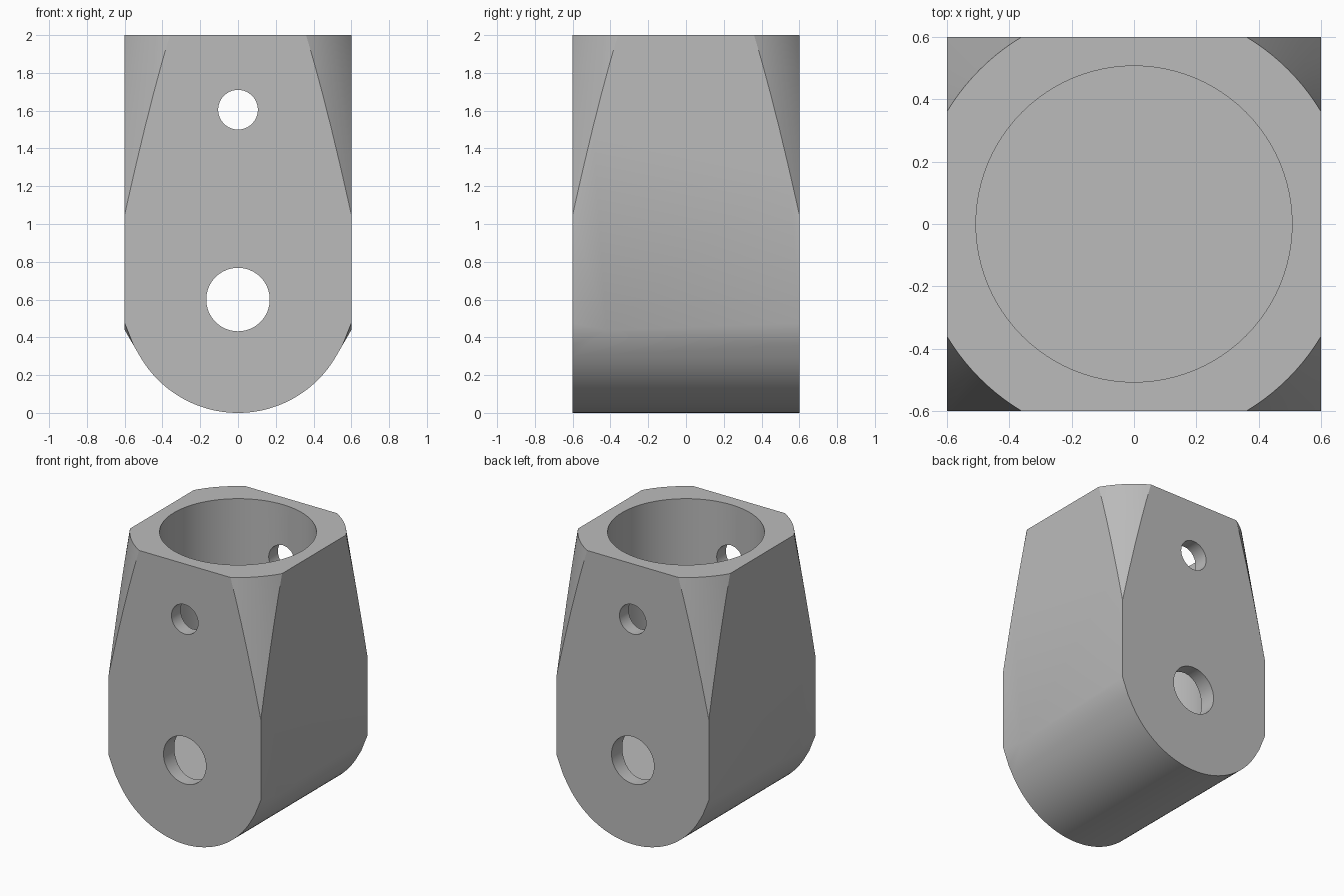
import bpy
import bmesh
from math import sin, cos, pi, radians
from mathutils import Vector

if "Cube" in bpy.data.objects:
    bpy.data.objects.remove(bpy.data.objects["Cube"], do_unlink=True)

HALF, TOP = 0.6, 2.0
STEPS = 24

grey = bpy.data.materials.new("plain grey")
grey.use_nodes = True
colour = (0.5, 0.5, 0.5, 1)
grey.diffuse_color = colour
grey.node_tree.nodes["Principled BSDF"].inputs["Base Color"].default_value = colour


def finish(bm, name):
    bmesh.ops.recalc_face_normals(bm, faces=bm.faces)
    mesh = bpy.data.meshes.new(name)
    bm.to_mesh(mesh)
    bm.free()
    mesh.materials.append(grey)
    obj = bpy.data.objects.new(name, mesh)
    bpy.context.collection.objects.link(obj)
    return obj


def round_tool(name, r1, r2, low, high, segments):
    """Upright cylinder or cone between two heights."""
    bpy.ops.mesh.primitive_cone_add(vertices=segments, radius1=r1, radius2=r2,
                                    depth=high - low, location=(0, 0, (low + high) / 2))
    obj = bpy.context.object
    obj.name = name
    obj.data.materials.append(grey)
    obj.hide_render = True
    return obj


# Body: rounded underside with tangent flats rising to straight sides
profile = [(-HALF, TOP), (-HALF, 0.439)]
for i in range(2 * STEPS + 1):
    a = radians(-60 + 60 * i / STEPS)
    profile.append((HALF * sin(a), HALF - HALF * cos(a)))
profile += [(HALF, 0.439), (HALF, TOP)]

bm = bmesh.new()
face = bm.faces.new([bm.verts.new((x, -HALF, z)) for x, z in profile])
swept = bmesh.ops.extrude_face_region(bm, geom=[face])
moved = [v for v in swept["geom"] if isinstance(v, bmesh.types.BMVert)]
bmesh.ops.translate(bm, verts=moved, vec=(0, 2 * HALF, 0))

# Small chamfers at the four lower corners
for sx in (-1, 1):
    for sy in (-1, 1):
        a = Vector((sx * HALF, sy * 0.42, 0.439))
        b = Vector((sx * HALF, sy * HALF, 0.475))
        c = Vector((sx * 0.554, sy * HALF, 0.36))
        normal = (b - a).cross(c - a).normalized()
        if normal.dot(Vector((0, 0, 1)) - a) > 0:
            normal.negate()
        cut = bmesh.ops.bisect_plane(bm, geom=bm.verts[:] + bm.edges[:] + bm.faces[:],
                                     plane_co=a, plane_no=normal, clear_outer=True)
        rim = [e for e in cut["geom_cut"] if isinstance(e, bmesh.types.BMEdge)]
        bmesh.ops.holes_fill(bm, edges=rim, sides=0)
body = finish(bm, "bracket_body")

# Tapered envelope, socket bore and two cross pin holes
slope = (HALF * 2 ** 0.5 - 0.7) / 0.95
envelope = round_tool("taper_envelope", 0.7 + slope * 2.1, 0.7 - slope * 0.1,
                      -0.1, TOP + 0.1, 128)
bore = round_tool("socket_cutter", 0.507, 0.507, 0.4, TOP + 0.2, 96)
tools = [(envelope, 'INTERSECT'), (bore, 'DIFFERENCE')]
for name, radius, height in (("lower_pin_cutter", 0.168, 0.6),
                             ("upper_pin_cutter", 0.105, 1.605)):
    pin = round_tool(name, radius, radius, -1, 1, 64)
    pin.rotation_euler.x = pi / 2
    pin.location.z = height
    tools.append((pin, 'DIFFERENCE'))

bpy.ops.object.select_all(action='DESELECT')
bpy.context.view_layer.objects.active = body
body.select_set(True)
for tool, operation in tools:
    mod = body.modifiers.new(tool.name, 'BOOLEAN')
    mod.object = tool
    mod.operation = operation
    mod.solver = 'EXACT'
    bpy.ops.object.modifier_apply(modifier=mod.name)
for tool, _ in tools:
    bpy.data.objects.remove(tool, do_unlink=True)

bpy.ops.object.shade_smooth_by_angle(angle=radians(29))
